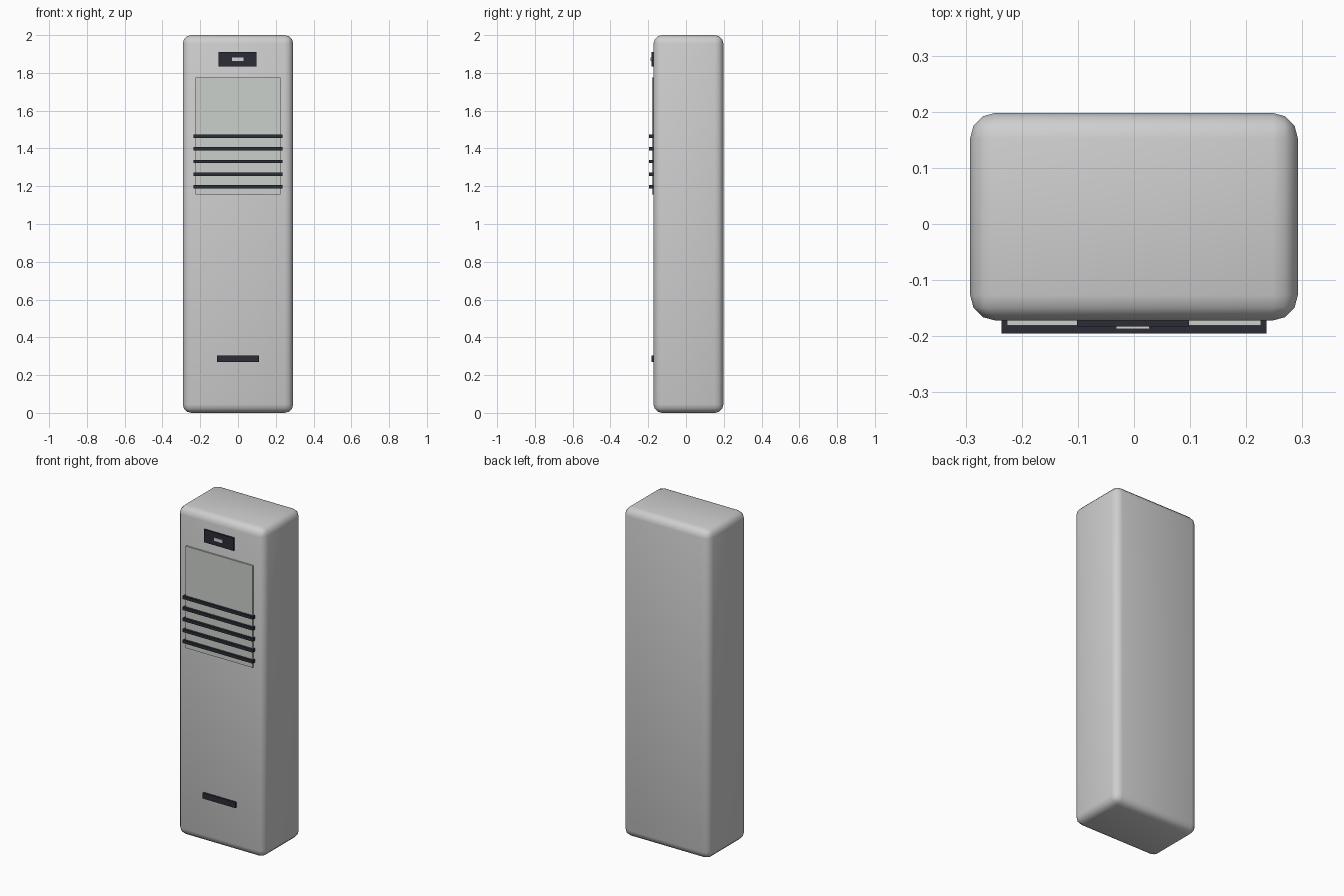
import bpy

if "Cube" in bpy.data.objects:
    bpy.data.objects.remove(bpy.data.objects["Cube"])


def material(name, rgb):
    m = bpy.data.materials.new(name)
    m.diffuse_color = (*rgb, 1)
    m.use_nodes = True
    m.node_tree.nodes["Principled BSDF"].inputs["Base Color"].default_value = m.diffuse_color
    return m


SHELL = material("light_grey", (0.62, 0.62, 0.62))
PANEL = material("pale_green_grey", (0.60, 0.63, 0.60))
DARK = material("dark_slate", (0.025, 0.025, 0.037))
METAL = material("silver", (0.66, 0.66, 0.68))


def box(name, lo, hi, mat):
    """Axis-aligned box between two corners."""
    size = [b - a for a, b in zip(lo, hi)]
    mid = [(a + b) / 2 for a, b in zip(lo, hi)]
    bpy.ops.mesh.primitive_cube_add(size=1, location=mid)
    ob = bpy.context.object
    ob.name = name
    ob.scale = size
    bpy.ops.object.transform_apply(location=False, rotation=False, scale=True)
    ob.data.materials.append(mat)
    return ob


FRONT = -0.172   # front plane of the cabinet
INSET = -0.165   # how far the fittings sink into it

# Rounded cabinet
cabinet = box("cabinet", (-0.292, FRONT, 0), (0.292, 0.198, 2), SHELL)
bevel = cabinet.modifiers.new("round_edges", 'BEVEL')
bevel.width = 0.045
bevel.segments = 3
bpy.ops.object.modifier_apply(modifier=bevel.name)
bpy.ops.object.shade_smooth_by_angle(angle=0.7)

# Front panel with louvre bars across its lower half
box("front_panel", (-0.226, -0.181, 1.155), (0.226, INSET, 1.775), PANEL)
for i in range(5):
    z = 1.197 + i * 0.067
    box(f"louvre_bar_{i + 1}", (-0.236, -0.195, z - 0.009),
        (0.236, INSET, z + 0.009), DARK)

# Control display with a small indicator strip
box("display", (-0.102, -0.183, 1.833), (0.098, INSET, 1.91), DARK)
box("indicator", (-0.032, -0.187, 1.862), (0.028, -0.18, 1.881), METAL)

# Lower slot
box("lower_slot", (-0.11, -0.182, 0.27), (0.11, INSET, 0.305), DARK)
